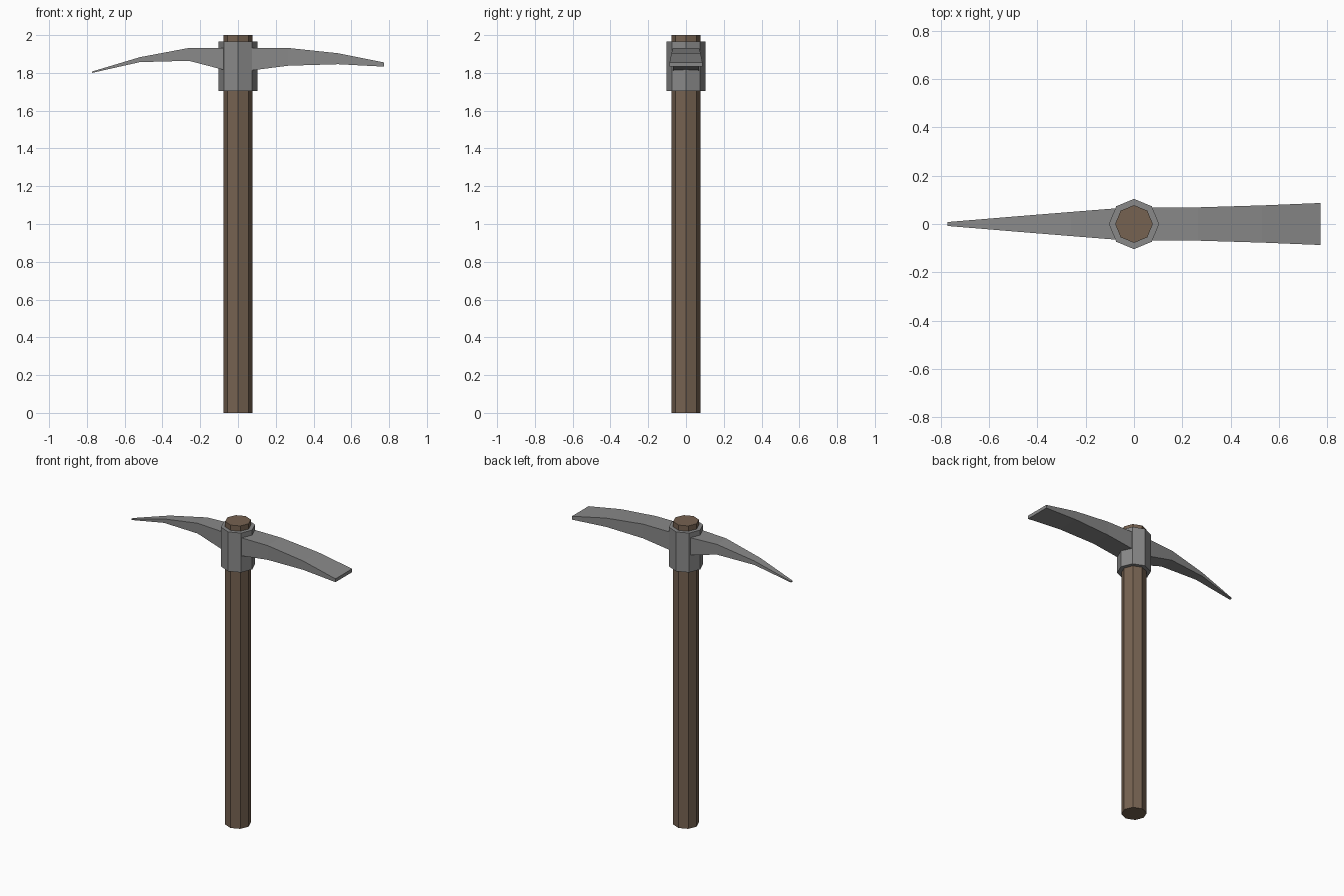
import bpy, bmesh, math

if "Cube" in bpy.data.objects:
    bpy.data.objects.remove(bpy.data.objects["Cube"])


def material(name, rgb):
    m = bpy.data.materials.new(name)
    m.diffuse_color = (*rgb, 1)
    m.use_nodes = True
    m.node_tree.nodes["Principled BSDF"].inputs["Base Color"].default_value = m.diffuse_color
    return m


wood = material("brown wood", (0.18, 0.122, 0.082))
metal = material("grey metal", (0.25, 0.25, 0.25))


def octagon(name, radius, z0, z1, mat):
    bpy.ops.mesh.primitive_cylinder_add(vertices=8, radius=radius, depth=z1 - z0,
                                        location=(0, 0, (z0 + z1) / 2))
    ob = bpy.context.object
    ob.name = name
    ob.data.materials.append(mat)


def blade(name, stations, mat):
    """Loft rectangular sections given as (x, half width, bottom z, top z)."""
    bm = bmesh.new()
    rings = [[bm.verts.new((x, y, z)) for y, z in ((-w, b), (w, b), (w, t), (-w, t))]
             for x, w, b, t in stations]
    for r, s in zip(rings, rings[1:]):
        for i in range(4):
            j = (i + 1) % 4
            bm.faces.new((r[i], r[j], s[j], s[i]))
    bm.faces.new(rings[0])
    bm.faces.new(rings[-1])
    bmesh.ops.recalc_face_normals(bm, faces=bm.faces[:])
    me = bpy.data.meshes.new(name)
    bm.to_mesh(me)
    bm.free()
    me.materials.append(mat)
    bpy.context.collection.objects.link(bpy.data.objects.new(name, me))


# Wooden shaft and metal socket
octagon("handle", 0.078, 0, 2, wood)
octagon("collar", 0.104, 1.705, 1.965, metal)

# Pointed pick on the left
blade("pick_point", [(-0.06, 0.066, 1.812, 1.932), (-0.26, 0.05, 1.864, 1.932),
                     (-0.52, 0.029, 1.857, 1.883), (-0.773, 0.008, 1.8, 1.807)], metal)

# Flat flaring adze on the right
blade("adze_blade", [(0.07, 0.069, 1.813, 1.932), (0.265, 0.069, 1.838, 1.932),
                     (0.53, 0.077, 1.846, 1.904), (0.773, 0.087, 1.833, 1.855)], metal)
